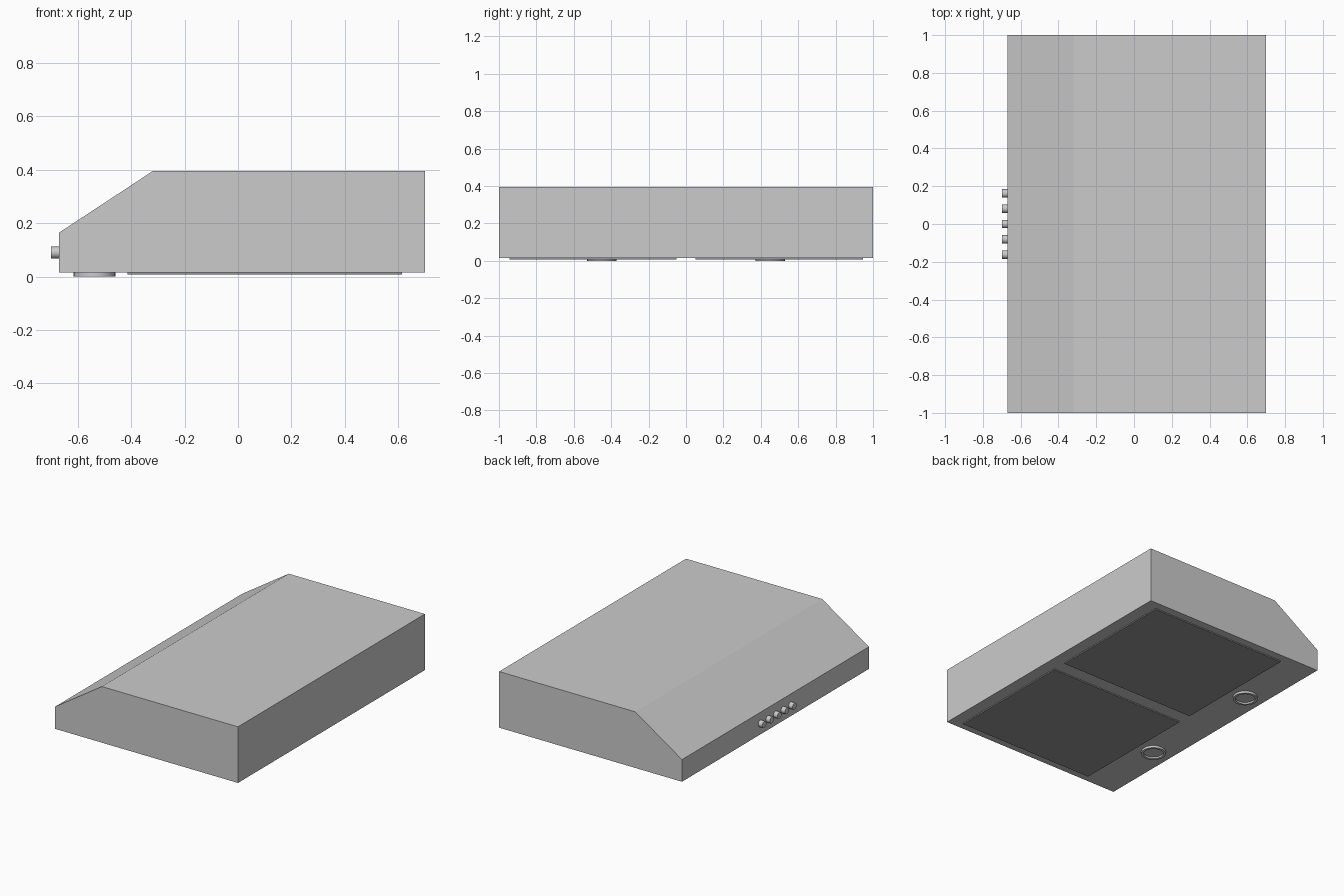
import bpy, bmesh, math
from mathutils import Matrix

if "Cube" in bpy.data.objects:
    bpy.data.objects.remove(bpy.data.objects["Cube"])


def add_object(name, bm, smooth=False, material=None):
    bmesh.ops.recalc_face_normals(bm, faces=bm.faces)
    mesh = bpy.data.meshes.new(name)
    bm.to_mesh(mesh)
    bm.free()
    obj = bpy.data.objects.new(name, mesh)
    bpy.context.collection.objects.link(obj)
    if material:
        mesh.materials.append(material)
    if smooth:
        bpy.ops.object.select_all(action='DESELECT')
        obj.select_set(True)
        bpy.context.view_layer.objects.active = obj
        bpy.ops.object.shade_smooth_by_angle(angle=math.radians(35))
    return obj


def box(name, x0, x1, y0, y1, z0, z1, material=None):
    bm = bmesh.new()
    bmesh.ops.create_cube(bm, size=1)
    bmesh.ops.scale(bm, vec=(x1 - x0, y1 - y0, z1 - z0), verts=bm.verts)
    bmesh.ops.translate(bm, vec=((x0 + x1) / 2, (y0 + y1) / 2, (z0 + z1) / 2), verts=bm.verts)
    return add_object(name, bm, material=material)


def cylinder(bm, radius, depth, segments, matrix):
    bmesh.ops.create_cone(bm, cap_ends=True, segments=segments, radius1=radius,
                          radius2=radius, depth=depth, matrix=matrix)


dark = bpy.data.materials.new("filter_dark")
dark.diffuse_color = (0.3, 0.3, 0.3, 1)
dark.use_nodes = True
dark.node_tree.nodes["Principled BSDF"].inputs["Base Color"].default_value = dark.diffuse_color

# Hood body: sloped-front profile extruded along y
profile = [(-0.67, 0.015), (0.70, 0.015), (0.70, 0.395), (-0.32, 0.395), (-0.67, 0.165)]
bm = bmesh.new()
face = bm.faces.new([bm.verts.new((x, -1, z)) for x, z in profile])
side = bmesh.ops.extrude_face_region(bm, geom=[face])
bmesh.ops.translate(bm, vec=(0, 2, 0),
                    verts=[v for v in side['geom'] if isinstance(v, bmesh.types.BMVert)])
add_object("hood_body", bm)

for label, s in (("left", -1), ("right", 1)):
    # Grease filter panels under the hood
    y0, y1 = sorted((s * 0.05, s * 0.945))
    box(f"filter_{label}", -0.415, 0.615, y0, y1, 0.007, 0.017, dark)

    # Round lamps with raised rim and recessed lens
    bm = bmesh.new()
    cylinder(bm, 0.078, 0.018, 32, Matrix.Translation((-0.538, s * 0.45, 0.009)))
    bm.normal_update()
    lens = min(bm.faces, key=lambda f: f.calc_center_median().z)
    bmesh.ops.inset_region(bm, faces=[lens], thickness=0.016)
    lens_verts = list(lens.verts)
    rim = bmesh.ops.inset_region(bm, faces=[lens], thickness=0.002)
    bmesh.ops.translate(bm, vec=(0, 0, 0.01), verts=lens.verts)
    add_object(f"lamp_{label}", bm, smooth=True)

# Row of control knobs on the front lip
for i in range(5):
    bm = bmesh.new()
    cylinder(bm, 0.022, 0.034, 24,
             Matrix.Translation((-0.683, (i - 2) * 0.081, 0.09)) @ Matrix.Rotation(math.pi / 2, 4, 'Y'))
    add_object(f"knob_{i + 1}", bm, smooth=True)
